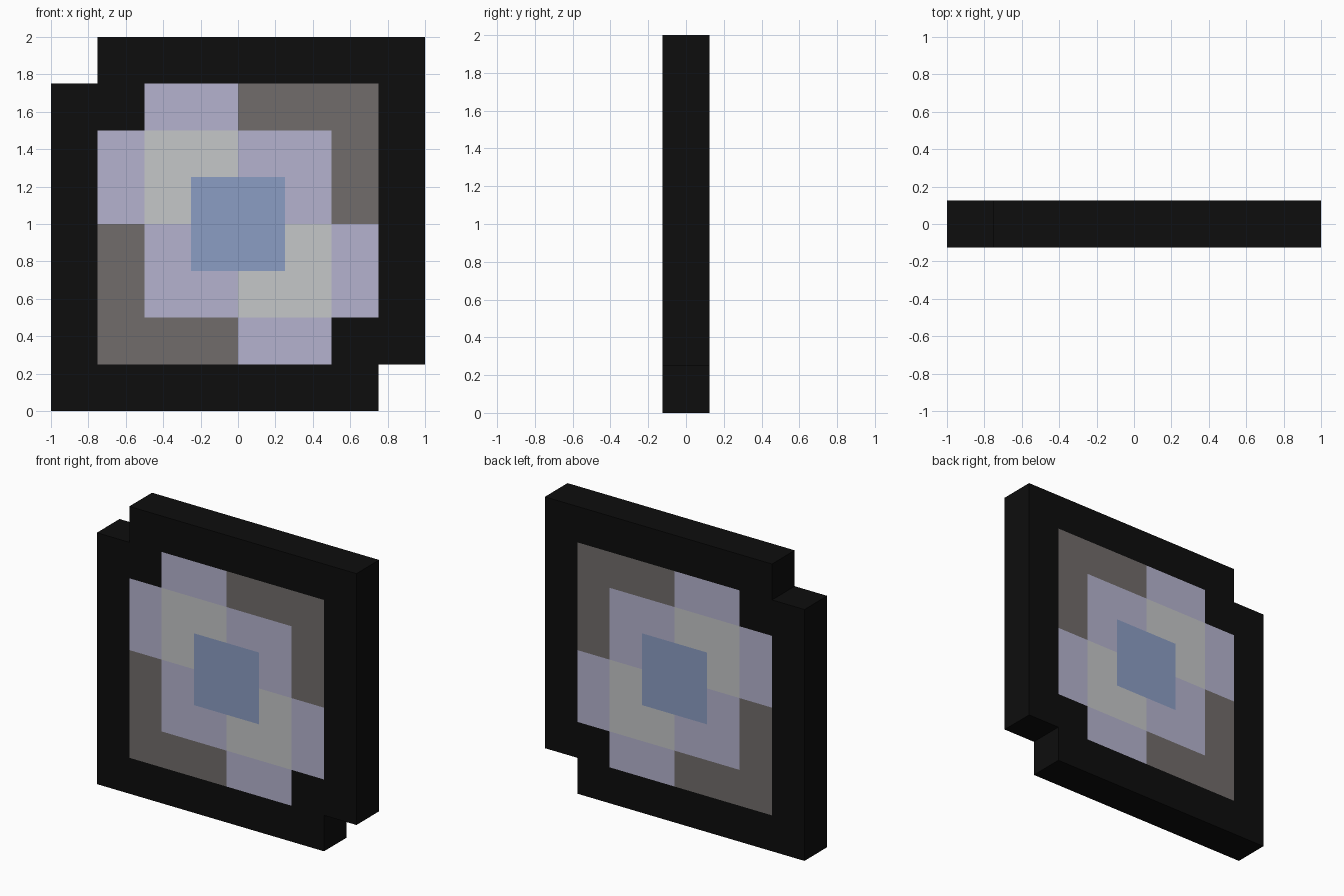
import bpy, bmesh

if "Cube" in bpy.data.objects:
    bpy.data.objects.remove(bpy.data.objects["Cube"])

CELL, DEPTH = 0.25, 0.25

# One flat colour per material
COLOURS = {
    "black": (0.004, 0.004, 0.004),
    "warm_grey": (0.165, 0.150, 0.145),
    "lavender": (0.46, 0.45, 0.62),
    "pale_grey": (0.56, 0.57, 0.58),
    "blue": (0.26, 0.34, 0.55),
}
NAMES = list(COLOURS)

# Painted rectangles (x0, x1, z0, z1, colour), later ones on top.
# Each is repeated by a half turn about the centre (0, 1).
LAYERS = [
    (0.0, 0.75, 1.0, 1.75, "warm_grey"),
    (-0.5, 0.0, 1.5, 1.75, "lavender"),
    (-0.75, -0.5, 1.0, 1.5, "lavender"),
    (0.0, 0.5, 1.0, 1.5, "lavender"),
    (-0.5, 0.0, 1.0, 1.5, "pale_grey"),
    (-0.25, 0.25, 0.75, 1.25, "blue"),
]


def colour_at(x, z):
    name = "black"
    for x0, x1, z0, z1, colour in LAYERS:
        for px, pz in ((x, z), (-x, 2 - z)):
            if x0 < px < x1 and z0 < pz < z1:
                name = colour
    return NAMES.index(name)


# Tile slab: flat grid of cells, notched at two opposite corners
bm = bmesh.new()
for i in range(8):
    for j in range(8):
        if (i, j) in ((0, 7), (7, 0)):
            continue
        x, z = -1 + i * CELL, j * CELL
        corners = ((x, z), (x + CELL, z), (x + CELL, z + CELL), (x, z + CELL))
        bm.faces.new([bm.verts.new((a, -DEPTH / 2, b)) for a, b in corners])
bmesh.ops.remove_doubles(bm, verts=bm.verts, dist=1e-4)

# Thicken to the back
front = bm.faces[:]
result = bmesh.ops.extrude_face_region(bm, geom=front, use_keep_orig=True)
new_verts = [g for g in result["geom"] if isinstance(g, bmesh.types.BMVert)]
bmesh.ops.translate(bm, verts=new_verts, vec=(0, DEPTH, 0))
bmesh.ops.recalc_face_normals(bm, faces=bm.faces)

# Front and back carry the pattern, the rim stays black
for f in bm.faces:
    c = f.calc_center_median()
    f.material_index = colour_at(c.x, c.z) if abs(f.normal.y) > 0.5 else 0

mesh = bpy.data.meshes.new("patterned_tile")
bm.to_mesh(mesh)
bm.free()
for name, rgb in COLOURS.items():
    mat = bpy.data.materials.new(name)
    mat.diffuse_color = (*rgb, 1)
    mat.use_nodes = True
    mat.node_tree.nodes["Principled BSDF"].inputs["Base Color"].default_value = mat.diffuse_color
    mesh.materials.append(mat)
tile = bpy.data.objects.new("patterned_tile", mesh)
bpy.context.collection.objects.link(tile)
